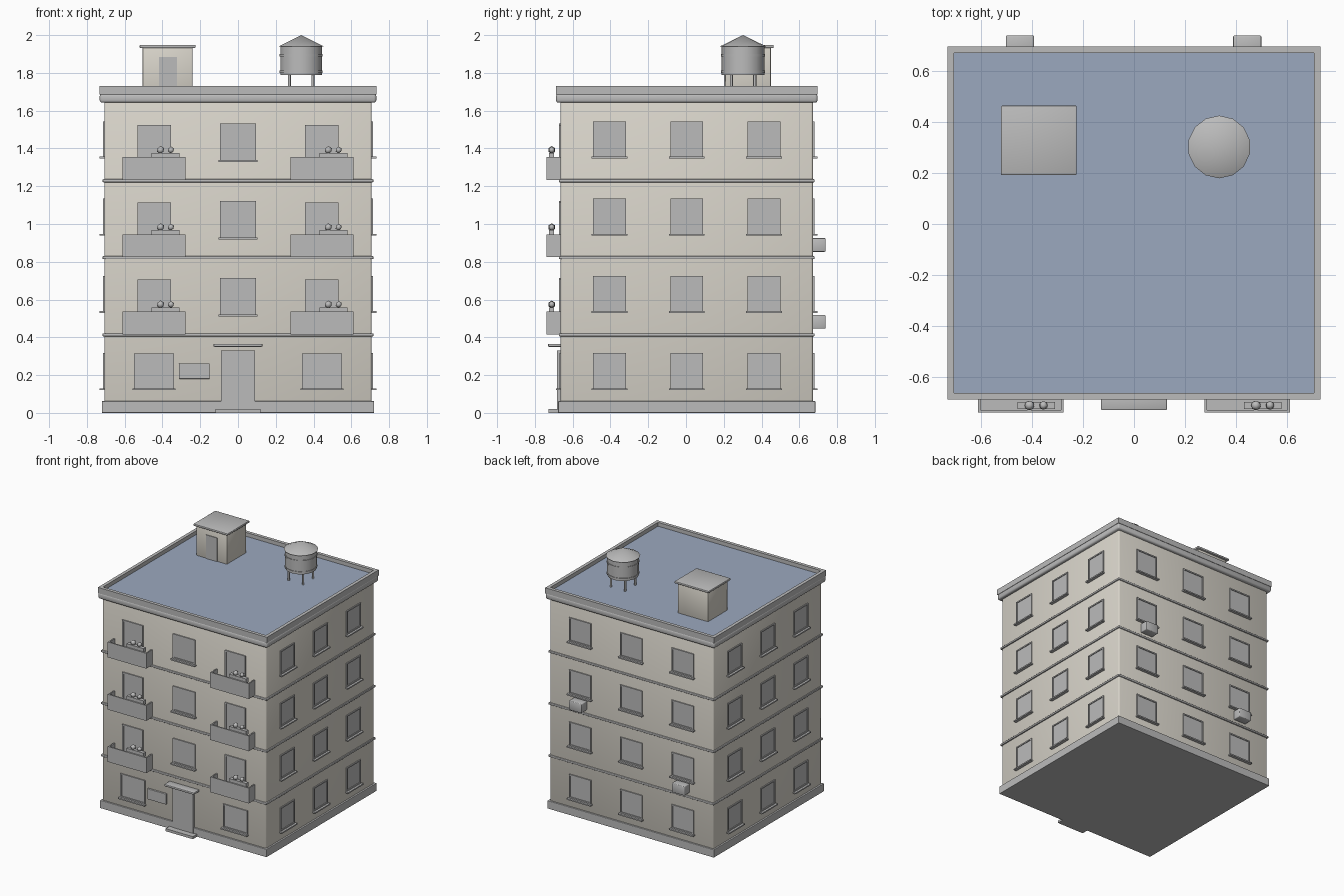
import bpy, bmesh, math
from mathutils import Matrix, Vector

if "Cube" in bpy.data.objects:
    bpy.data.objects.remove(bpy.data.objects["Cube"])

# ---------- colours ----------
def material(name, rgb):
    m = bpy.data.materials.new(name)
    m.diffuse_color = (*rgb, 1)
    m.use_nodes = True
    m.node_tree.nodes["Principled BSDF"].inputs["Base Color"].default_value = m.diffuse_color
    return m

BEIGE = material("beige_plaster", (0.70, 0.67, 0.60))
GREY = material("grey_trim", (0.50, 0.50, 0.50))
BLUE = material("blue_roofing", (0.33, 0.395, 0.52))

# ---------- helpers ----------
def finish(name, bm, mat, bevel=0, smooth=None, segments=2):
    bmesh.ops.recalc_face_normals(bm, faces=bm.faces)
    if bevel:
        bmesh.ops.bevel(bm, geom=list(bm.edges), offset=bevel, segments=segments,
                        profile=0.5, affect='EDGES', clamp_overlap=True)
    me = bpy.data.meshes.new(name)
    bm.to_mesh(me)
    bm.free()
    me.materials.append(mat)
    ob = bpy.data.objects.new(name, me)
    bpy.context.collection.objects.link(ob)
    if smooth:
        bpy.ops.object.select_all(action='DESELECT')
        ob.select_set(True)
        bpy.context.view_layer.objects.active = ob
        bpy.ops.object.shade_smooth_by_angle(angle=math.radians(smooth))
    return ob

def boxes(name, ranges, mat, bevel=0, smooth=None):
    """One object made of boxes given as (x0, x1, y0, y1, z0, z1)."""
    bm = bmesh.new()
    for x0, x1, y0, y1, z0, z1 in ranges:
        c = Vector((x0 + x1, y0 + y1, z0 + z1)) / 2
        s = Matrix.Diagonal((abs(x1 - x0), abs(y1 - y0), abs(z1 - z0), 1))
        bmesh.ops.create_cube(bm, size=1, matrix=Matrix.Translation(c) @ s)
    return finish(name, bm, mat, bevel, smooth)

CY = 0.004                 # centre of the block in y
HX, HY = 0.708, 0.668      # half size of the walls
FLOOR = 0.409              # storey height

def around(grow, z0, z1):
    return (-HX - grow, HX + grow, CY - HY - grow, CY + HY + grow, z0, z1)

def on_wall(side, u0, u1, d0, d1, z0, z1):
    """Box on a wall: u along the wall, d outwards from it."""
    if side == 'front':
        return (u0, u1, CY - HY - d1, CY - HY - d0, z0, z1)
    if side == 'back':
        return (u0, u1, CY + HY + d0, CY + HY + d1, z0, z1)
    s = 1 if side == 'right' else -1
    a, b = sorted((s * (HX + d0), s * (HX + d1)))
    return (a, b, CY + u0, CY + u1, z0, z1)

# ---------- main block ----------
boxes("walls", [around(0, 0.005, 1.66)], BEIGE, 0.01, 60)
boxes("plinth", [around(0.013, 0, 0.062)], GREY, 0.003)
boxes("floor_bands", [around(0.009, z - 0.008, z + 0.008)
                      for z in (0.413, 0.822, 1.229)], GREY, 0.004, 50)
boxes("cornice", [around(0.024, 1.642, 1.69)], GREY, 0.012, 50)

# parapet ring and roof surface
x0, x1, y0, y1, _, _ = around(0.024, 0, 0)
t, za, zb = 0.026, 1.685, 1.73
boxes("parapet", [(x0, x1, y0, y0 + t, za, zb), (x0, x1, y1 - t, y1, za, zb),
                  (x0, x0 + t, y0 + t, y1 - t, za, zb),
                  (x1 - t, x1, y0 + t, y1 - t, za, zb)], GREY)
boxes("roof_surface", [around(-0.002, 1.66, 1.70)], BLUE)

# ---------- windows ----------
glass, frames, sills = [], [], []

def window(side, u, w, z0, z1, sill=True):
    h, f = w / 2, 0.01
    glass.append(on_wall(side, u - h, u + h, -0.005, 0.002, z0, z1))
    for a, b, c, d in ((-h, -h + f, z0, z1), (h - f, h, z0, z1),
                       (-h + f, h - f, z1 - f, z1), (-h + f, h - f, z0, z0 + f)):
        frames.append(on_wall(side, u + a, u + b, -0.005, 0.008, c, d))
    if sill:
        sills.append(on_wall(side, u - h - 0.008, u + h + 0.008, -0.005, 0.024, z0 - 0.01, z0))

for i in range(4):
    z = 0.13 + FLOOR * i
    for k in (-1, 0, 1):
        window('right', 0.409 * k, 0.174, z, z + 0.186)
        window('left', 0.409 * k, 0.174, z, z + 0.186)
        window('back', 0.444 * k, 0.19, z, z + 0.186)
for i in range(3):
    window('front', 0, 0.192, 0.52 + FLOOR * i, 0.713 + FLOOR * i)
    for s in (-1, 1):
        window('front', s * 0.444, 0.178, 0.425 + FLOOR * i, 0.705 + FLOOR * i, False)
for s in (-1, 1):
    window('front', s * 0.444, 0.211, 0.13, 0.315)

boxes("window_panes", glass, GREY)
boxes("window_frames", frames, GREY)
boxes("window_sills", sills, GREY)

# ---------- balconies with planters ----------
YF = CY - HY
panels, planters = [], []
plants = bmesh.new()
for i in range(3):
    z = 0.416 + FLOOR * i
    for s in (-1, 1):
        c = s * 0.444
        l, r, yo = c - 0.167, c + 0.167, -0.739
        panels += [(l, r, yo, YF + 0.005, z, z + 0.014),
                   (l, r, yo, yo + 0.01, z + 0.014, z + 0.12),
                   (l, l + 0.01, yo + 0.01, YF + 0.005, z + 0.014, z + 0.12),
                   (r - 0.01, r, yo + 0.01, YF + 0.005, z + 0.014, z + 0.12)]
        planters.append((c - 0.013, c + 0.135, -0.726, -0.698, z + 0.11, z + 0.143))
        for dx, rad in ((0.034, 0.021), (0.089, 0.018)):
            bmesh.ops.create_icosphere(plants, subdivisions=1, radius=rad,
                matrix=Matrix.Translation((c + dx, -0.711, z + 0.158)))
boxes("balconies", panels, GREY)
boxes("planters", planters, GREY)
finish("round_plants", plants, GREY, smooth=60)

# ---------- entrance ----------
boxes("entrance_door", [(-0.089, 0.089, -0.682, YF + 0.005, 0.01, 0.33)], GREY)
boxes("entrance_canopy", [(-0.129, 0.129, -0.73, YF + 0.005, 0.35, 0.366)], GREY, 0.004, 50)
boxes("entrance_step", [(-0.118, 0.118, -0.727, YF + 0.005, 0, 0.02)], GREY)
boxes("wall_sign", [(-0.312, -0.15, YF - 0.014, YF + 0.005, 0.18, 0.262)], GREY, 0.003)

# ---------- air conditioners on the back ----------
boxes("air_conditioners", [(x - 0.055, x + 0.055, CY + HY - 0.005, 0.739, z, z + 0.072)
                           for x, z in ((0.444, 0.853), (-0.447, 0.446))], GREY, 0.005, 50)

# ---------- stair house on the roof ----------
SX, SY = -0.373, 0.328
boxes("stair_house", [(SX - 0.132, SX + 0.132, SY - 0.121, SY + 0.121, 1.69, 1.935)], BEIGE, 0.005, 60)
boxes("stair_house_roof", [(SX - 0.148, SX + 0.148, SY - 0.136, SY + 0.136, 1.932, 1.948)], GREY, 0.004, 50)
boxes("stair_house_door", [(SX - 0.045, SX + 0.049, SY - 0.126, SY - 0.115, 1.695, 1.885)], GREY)

# ---------- water tank ----------
TX, TY = 0.334, 0.302

def cone(name, parts, smooth=None):
    """Parts are (x, y, bottom radius, top radius, z0, z1, sides)."""
    bm = bmesh.new()
    for x, y, r0, r1, z0, z1, n in parts:
        bmesh.ops.create_cone(bm, cap_ends=True, segments=n, radius1=r0, radius2=r1,
            depth=z1 - z0, matrix=Matrix.Translation((x, y, (z0 + z1) / 2)))
    return finish(name, bm, GREY, smooth=smooth)

cone("tank_barrel", [(TX, TY, 0.113, 0.113, 1.79, 1.942, 14)], 35)
cone("tank_hoops", [(TX, TY, 0.117, 0.117, z, z + 0.012, 14) for z in (1.80, 1.888)], 35)
cone("tank_roof", [(TX, TY, 0.123, 0.0, 1.94, 2.0, 14)], 35)
cone("tank_legs", [(TX + a * 0.062, TY + b * 0.062, 0.008, 0.008, 1.69, 1.795, 8)
                   for a in (-1, 1) for b in (-1, 1)], 50)
